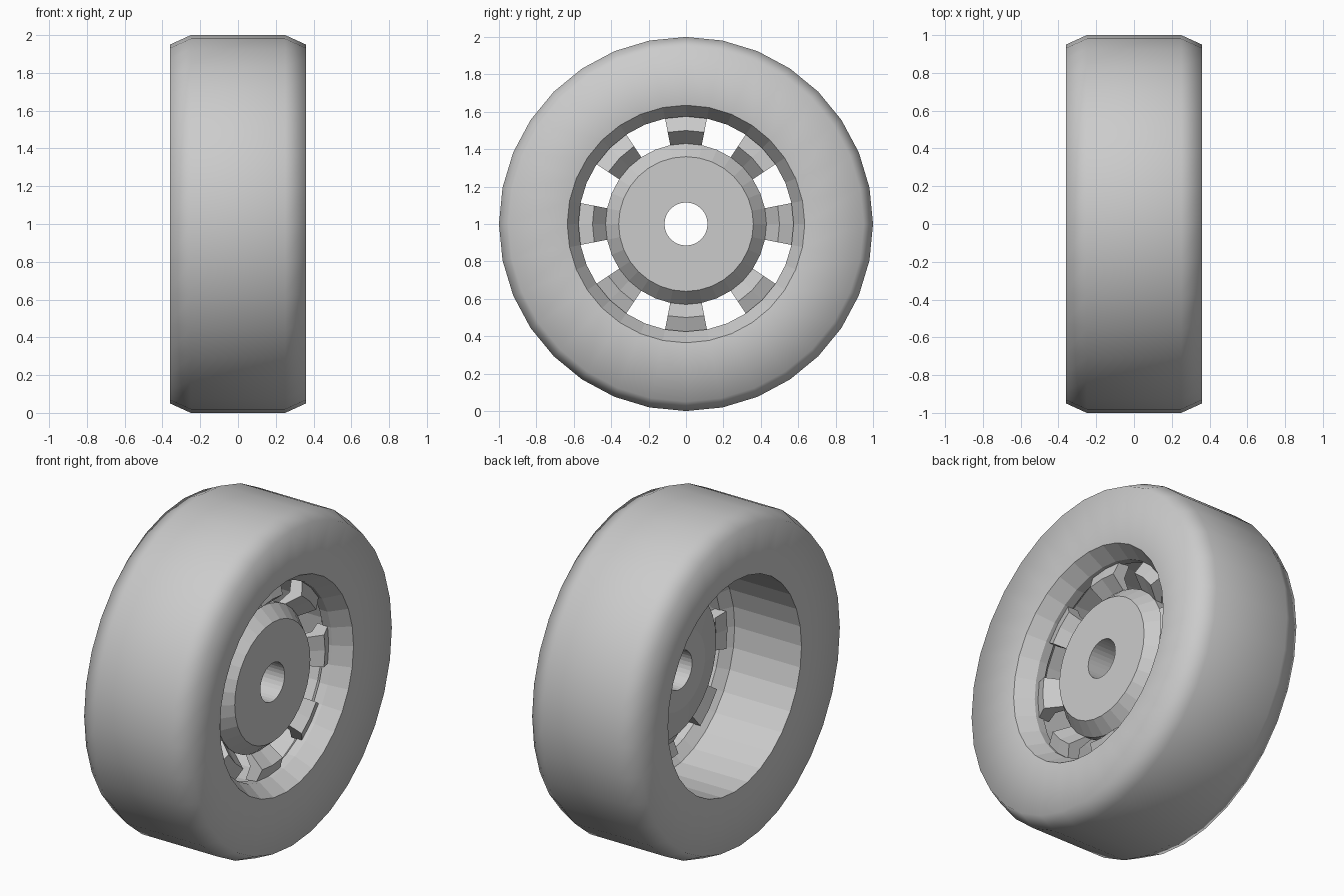
import bpy
import bmesh
from math import sin, cos, radians, tau

old = bpy.data.objects.get("Cube")
if old:
    bpy.data.objects.remove(old)

SEGMENTS = 32
AXLE_HEIGHT = 1.0

grey = bpy.data.materials.new("plain grey")
colour = (0.6, 0.6, 0.6, 1)
grey.diffuse_color = colour
grey.use_nodes = True
grey.node_tree.nodes["Principled BSDF"].inputs["Base Color"].default_value = colour


def finish(name, bm, smooth_angle=None):
    bmesh.ops.recalc_face_normals(bm, faces=bm.faces)
    mesh = bpy.data.meshes.new(name)
    bm.to_mesh(mesh)
    bm.free()
    mesh.materials.append(grey)
    obj = bpy.data.objects.new(name, mesh)
    obj.location.z = AXLE_HEIGHT
    bpy.context.collection.objects.link(obj)
    if smooth_angle:
        bpy.ops.object.select_all(action="DESELECT")
        obj.select_set(True)
        bpy.context.view_layer.objects.active = obj
        bpy.ops.object.shade_smooth_by_angle(angle=radians(smooth_angle))
    return obj


def ring_verts(bm, profile, angle):
    return [bm.verts.new((x, r * sin(angle), r * cos(angle))) for x, r in profile]


def lathe(name, profile, closed=True, smooth_angle=None):
    """Turn an (x, radius) profile around the axle."""
    bm = bmesh.new()
    rings = [ring_verts(bm, profile, tau * i / SEGMENTS) for i in range(SEGMENTS)]
    count = len(profile)
    for i, a in enumerate(rings):
        b = rings[(i + 1) % SEGMENTS]
        for j in range(count if closed else count - 1):
            k = (j + 1) % count
            bm.faces.new((a[j], a[k], b[k], b[j]))
    return finish(name, bm, smooth_angle)


# Tyre: slightly dished sidewalls and bevelled shoulders
half = [(0.25, 1.0), (0.36, 0.95), (0.325, 0.635)]
lathe("tyre", [(-x, r) for x, r in reversed(half)] + half,
      closed=False, smooth_angle=80)

# Rim barrel with a conical lip that carries the spokes
lathe("rim", [(-0.325, 0.635), (0.12, 0.635), (0.17, 0.575),
              (0.225, 0.575), (0.325, 0.635), (0.2, 0.64), (-0.2, 0.64)])

# Hub: bevelled disc with an axle hole
lathe("hub", [(0.23, 0.115), (0.23, 0.36), (0.15, 0.43),
              (0.10, 0.43), (0.04, 0.24), (0.04, 0.115)])

# Spokes: eight ridged bars, each two segments wide
spoke_profile = [(0.14, 0.425), (0.23, 0.50), (0.20, 0.58),
                 (0.13, 0.58), (0.15, 0.50), (0.10, 0.425)]
step = tau / SEGMENTS
bm = bmesh.new()
for n in range(8):
    slices = [ring_verts(bm, spoke_profile, n * tau / 8 + k * step) for k in (-1, 0, 1)]
    for a, b in zip(slices, slices[1:]):
        for j in range(len(a)):
            k = (j + 1) % len(a)
            bm.faces.new((a[j], a[k], b[k], b[j]))
    bm.faces.new(slices[0])
    bm.faces.new(slices[-1])
finish("spokes", bm)
